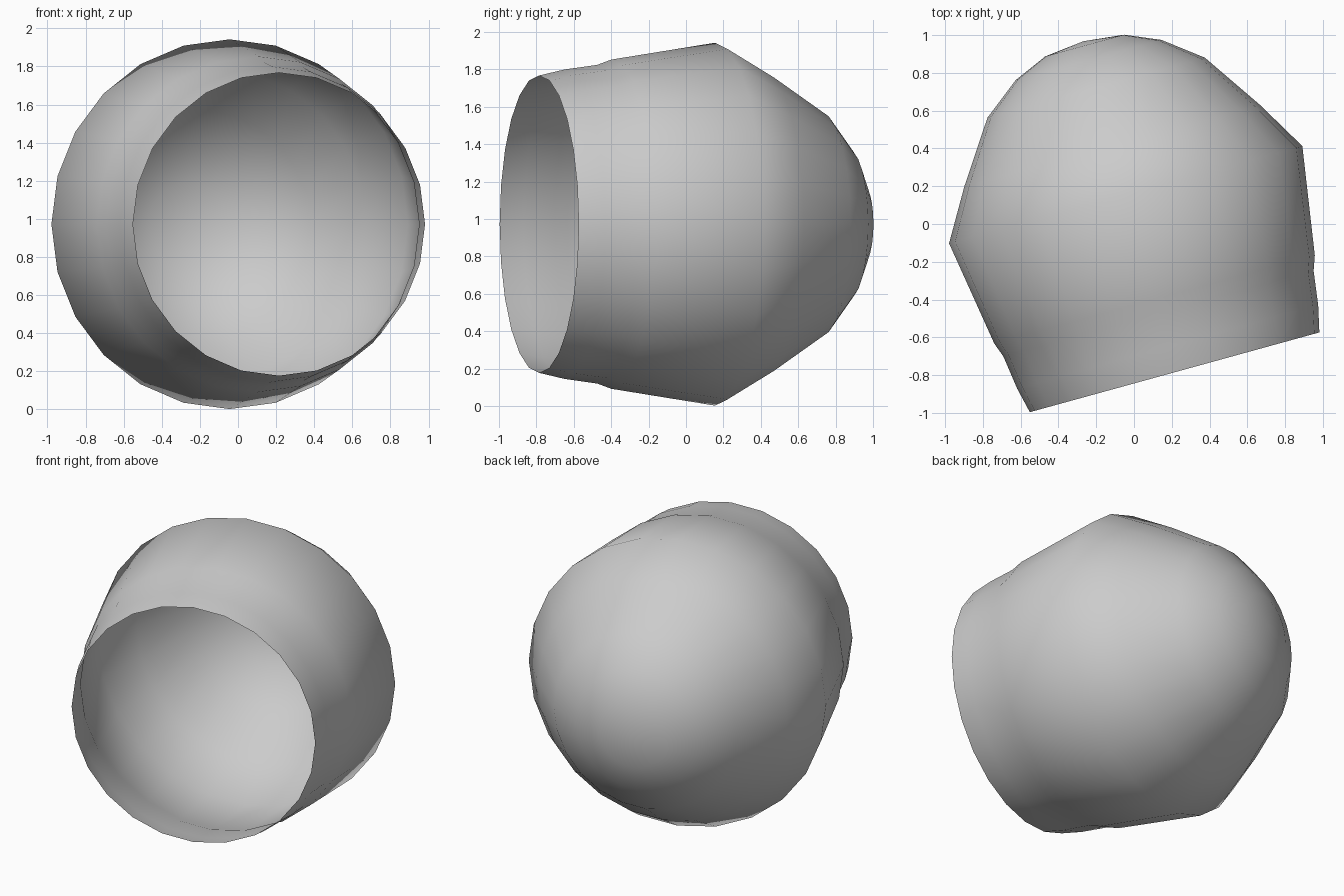
import bpy, bmesh
from math import sin, cos, pi, radians

if "Cube" in bpy.data.objects:
    bpy.data.objects.remove(bpy.data.objects["Cube"])

# (radius, distance along axis) from open rim to domed tip
PROFILE = [(0.795, 0.0), (0.827, 0.14), (0.852, 0.322), (0.880, 0.40),
           (0.970, 0.975), (0.812, 1.244), (0.597, 1.563),
           (0.400, 1.715), (0.217, 1.794)]
TIP = 1.818
SEGMENTS = 24

bm = bmesh.new()

# Rings of the open shell, axis along local +y
rings = []
for r, d in PROFILE:
    rings.append([bm.verts.new((r * sin(2 * pi * i / SEGMENTS), d,
                                r * cos(2 * pi * i / SEGMENTS)))
                  for i in range(SEGMENTS)])
for a, b in zip(rings, rings[1:]):
    for i in range(SEGMENTS):
        j = (i + 1) % SEGMENTS
        bm.faces.new((a[i], a[j], b[j], b[i]))

# Dome tip fan
tip = bm.verts.new((0, TIP, 0))
for i in range(SEGMENTS):
    bm.faces.new((rings[-1][i], rings[-1][(i + 1) % SEGMENTS], tip))

# Outward normals and smooth shading
bmesh.ops.recalc_face_normals(bm, faces=bm.faces[:])
widest = max(bm.faces, key=lambda f: f.calc_center_median().y)
if widest.normal.y < 0:
    bmesh.ops.reverse_faces(bm, faces=bm.faces[:])
for f in bm.faces:
    f.smooth = True

mesh = bpy.data.meshes.new("open_domed_shell")
bm.to_mesh(mesh)
bm.free()

# Shell turned so the opening faces front and slightly right
shell = bpy.data.objects.new("open_domed_shell", mesh)
bpy.context.collection.objects.link(shell)
shell.location = (0.215, -0.785, 0.972)
shell.rotation_euler = (0, 0, radians(15.4))
